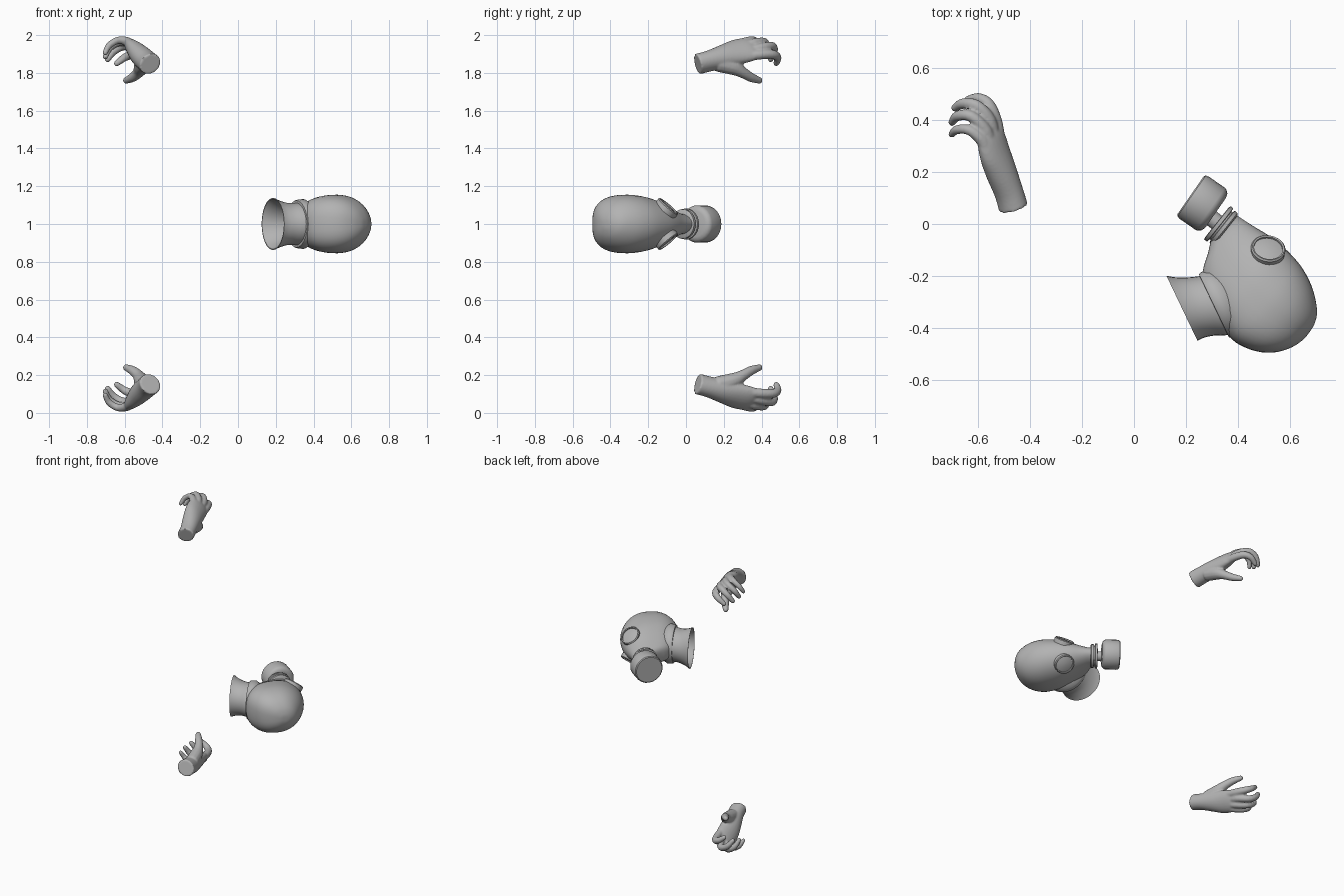
import bpy, bmesh, math
from mathutils import Vector as V

if "Cube" in bpy.data.objects:
    bpy.data.objects.remove(bpy.data.objects["Cube"])

grey = bpy.data.materials.new("plain grey")
grey.diffuse_color = (0.45, 0.45, 0.45, 1)
grey.use_nodes = True
grey.node_tree.nodes["Principled BSDF"].inputs["Base Color"].default_value = grey.diffuse_color


def smooth_path(pts, steps):
    """Catmull-Rom interpolation of equal-length number tuples."""
    p = [pts[0]] + list(pts) + [pts[-1]]
    out = []
    for i in range(1, len(p) - 2):
        for s in range(steps):
            t = s / steps
            out.append([0.5 * (2*b + (c-a)*t + (2*a-5*b+4*c-d)*t*t + (3*b-a-3*c+d)*t**3)
                        for a, b, c, d in zip(*p[i-1:i+3])])
    return out + [list(pts[-1])]


def loft(bm, rings, caps=(True, True), loop=False):
    rows = [[bm.verts.new(p) for p in r] for r in rings]
    n = len(rows[0])
    pairs = list(zip(rows, rows[1:])) + ([(rows[-1], rows[0])] if loop else [])
    for a, b in pairs:
        for i in range(n):
            bm.faces.new((a[i], a[(i+1) % n], b[(i+1) % n], b[i]))
    if caps[0]:
        bm.faces.new(rows[0][::-1])
    if caps[1]:
        bm.faces.new(rows[-1])


def ring(c, a, b, ra, rb, n, power=2):
    """Ellipse; its -a half can be boxier through a higher power."""
    out = []
    for i in range(n):
        t = 2 * math.pi * i / n
        co, si = math.cos(t), math.sin(t)
        e = 2 / (power if co < 0 else 2)
        out.append(V(c) + V(a) * ra * math.copysign(abs(co)**e, co)
                   + V(b) * rb * math.copysign(abs(si)**e, si))
    return out


def finish(name, bm, angle=40):
    bmesh.ops.recalc_face_normals(bm, faces=bm.faces)
    me = bpy.data.meshes.new(name)
    bm.to_mesh(me)
    bm.free()
    ob = bpy.data.objects.new(name, me)
    ob.location.z = 1
    me.materials.append(grey)
    bpy.context.collection.objects.link(ob)
    bpy.ops.object.select_all(action='DESELECT')
    bpy.context.view_layer.objects.active = ob
    ob.select_set(True)
    bpy.ops.object.shade_smooth_by_angle(angle=math.radians(angle))
    return ob


def mirror_z(ob):
    m = ob.modifiers.new("mirror", 'MIRROR')
    m.use_axis = (False, False, True)
    m.use_mirror_merge = False


def turned(name, c, axis, profile, n, caps=(True, True), loop=False, angle=40):
    """Round part from (distance along axis, radius) pairs."""
    ax = V(axis).normalized()
    a = ax.cross(V((0, 0, 1))).normalized()
    b = ax.cross(a)
    bm = bmesh.new()
    loft(bm, [ring(V(c) + ax * h, a, b, r, r, n) for h, r in profile], caps, loop)
    return finish(name, bm, angle)


Z = V((0, 0, 1))

# Mask head: sections (depth from snout, brow side, chin side, half width)
tip, snout, brow = V((0.34, -0.01, 0)), V((-0.8, 0.6, 0)), V((0.6, 0.8, 0))
sections = [(0, .07, -.075, .055), (.02, .069, -.12, .056), (.045, .07, -.185, .066),
            (.1, .074, -.24, .09), (.16, .08, -.272, .118), (.22, .08, -.302, .141),
            (.29, .071, -.325, .153), (.35, .055, -.32, .154), (.41, .026, -.298, .141),
            (.46, -.012, -.26, .113), (.495, -.05, -.21, .073), (.511, -.09, -.165, .033),
            (.514, -.12, -.14, .008)]
bm = bmesh.new()
loft(bm, [ring(tip - snout * u + brow * (t + b) / 2, brow, Z, (t - b) / 2, w, 40, 2.7)
          for u, t, b, w in smooth_path(sections, 3)])
finish("mask_head", bm, 60)

# Open neck with thin wall: (x, y, half depth, half width)
across = V((-0.43, 0.9, 0)).normalized()
neck = [(.185, -.325, .139, .138), (.215, -.322, .129, .124), (.26, -.318, .124, .112),
        (.315, -.313, .126, .112), (.37, -.29, .12, .11)]
outer = smooth_path(neck, 3)
bm = bmesh.new()
loft(bm, [ring((x, y, 0), across, Z, a, b, 32) for x, y, a, b in outer]
     + [ring((x, y, 0), across, Z, a - .005, b - .005, 32) for x, y, a, b in outer[::-1]],
     (False, False), True)
finish("neck", bm)

# Skirt where the mask closes on the neck
bm = bmesh.new()
skirt = [(.308, -.316, .125, .112), (.309, -.316, .136, .124), (.318, -.312, .139, .129),
         (.345, -.3, .14, .132), (.375, -.29, .12, .11)]
loft(bm, [ring((x, y, 0), across, Z, a, b, 32) for x, y, a, b in skirt])
finish("mask_skirt", bm, 50)

# Round eye pieces: rim and slightly domed glass
eye, look = (0.517, -0.1, 0.086), (0.12, 0.64, 0.76)
mirror_z(turned("eye_rims", eye, look, [(-.02, .066), (.008, .067), (.014, .062),
                                        (.012, .056), (-.02, .054)], 28, (False, False), True))
mirror_z(turned("eye_glass", eye, look, [(-.02, .056), (.004, .056), (.008, .04), (.011, .02),
                                         (.012, .004)], 28))

# Filter: flange on the snout, stem and canister
out = V((-0.78, 0.62, 0))
turned("snout_flange", tip, out, [(-.02, .07), (-.014, .078), (.0, .078), (.002, .068),
                                  (.008, .068), (.01, .082), (.024, .082), (.026, .07)], 24)
turned("filter_stem", tip, out, [(.0, .032), (.1, .032)], 16)
turned("filter_canister", (0.266, 0.078, 0), (-0.82, 0.57, 0),
       [(-.06, .07), (-.055, .086), (-.045, .095), (-.035, .099), (.04, .099), (.053, .096),
        (.058, .09)], 24, angle=35)

# Hand: palm sections (x, y, z, half width, half thickness), heights relative to the middle
bm = bmesh.new()
palm = [(-.465, .062, .847, .053, .06), (-.482, .12, .862, .054, .058),
        (-.512, .2, .887, .066, .056), (-.536, .27, .91, .076, .047),
        (-.553, .335, .925, .075, .036), (-.562, .375, .93, .06, .022)]
along = V((-.29, .92, .26)).normalized()
wide = V((-.55, -.39, .74)).normalized()
back = along.cross(wide)
loft(bm, [ring((x, y, z), wide, back, a, b, 24) for x, y, z, a, b in smooth_path(palm, 4)])

# Fingers and thumb as tapered curved tubes: (x, y, z, radius)
digits = [
    [(-.52, .32, .888, .026), (-.535, .40, .897, .026), (-.562, .462, .897, .024),
     (-.602, .485, .88, .021), (-.642, .478, .85, .016)],
    [(-.54, .32, .915, .025), (-.558, .40, .932, .026), (-.605, .455, .942, .023),
     (-.657, .465, .915, .021), (-.69, .448, .872, .016)],
    [(-.555, .30, .935, .025), (-.572, .36, .957, .025), (-.627, .415, .964, .022),
     (-.68, .417, .933, .020), (-.702, .392, .885, .015)],
    [(-.565, .26, .945, .024), (-.585, .32, .966, .024), (-.635, .362, .972, .02),
     (-.682, .364, .945, .018), (-.703, .346, .906, .014)],
    [(-.49, .17, .85, .045), (-.51, .25, .83, .042), (-.527, .3, .802, .03),
     (-.558, .345, .776, .025), (-.592, .388, .76, .018)]]
for d in digits:
    pts = smooth_path(d, 4)
    pos = [V(p[:3]) for p in pts]
    end = (pos[-1] - pos[-2]).normalized()
    r = pts[-1][3]
    rows = [(p, q[3]) for p, q in zip(pos, pts)]
    rows += [(pos[-1] + end * r * math.sin(t), r * math.cos(t)) for t in (.5, 1, 1.4)]
    rings = []
    for i, (p, rad) in enumerate(rows):
        tan = (rows[min(i+1, len(rows)-1)][0] - rows[max(i-1, 0)][0]).normalized()
        a = tan.cross(wide).normalized()
        rings.append(ring(p, a, tan.cross(a), rad, rad, 12))
    loft(bm, rings)
hands = finish("hands", bm, 60)
rm = hands.modifiers.new("blend", 'REMESH')
rm.mode, rm.voxel_size, rm.use_smooth_shade = 'VOXEL', 0.006, True
sm = hands.modifiers.new("soften", 'SMOOTH')
sm.factor, sm.iterations = 0.5, 5
for v in hands.data.vertices:      # heights were given from the floor of the upper half
    v.co.z += 0
mirror_z(hands)
